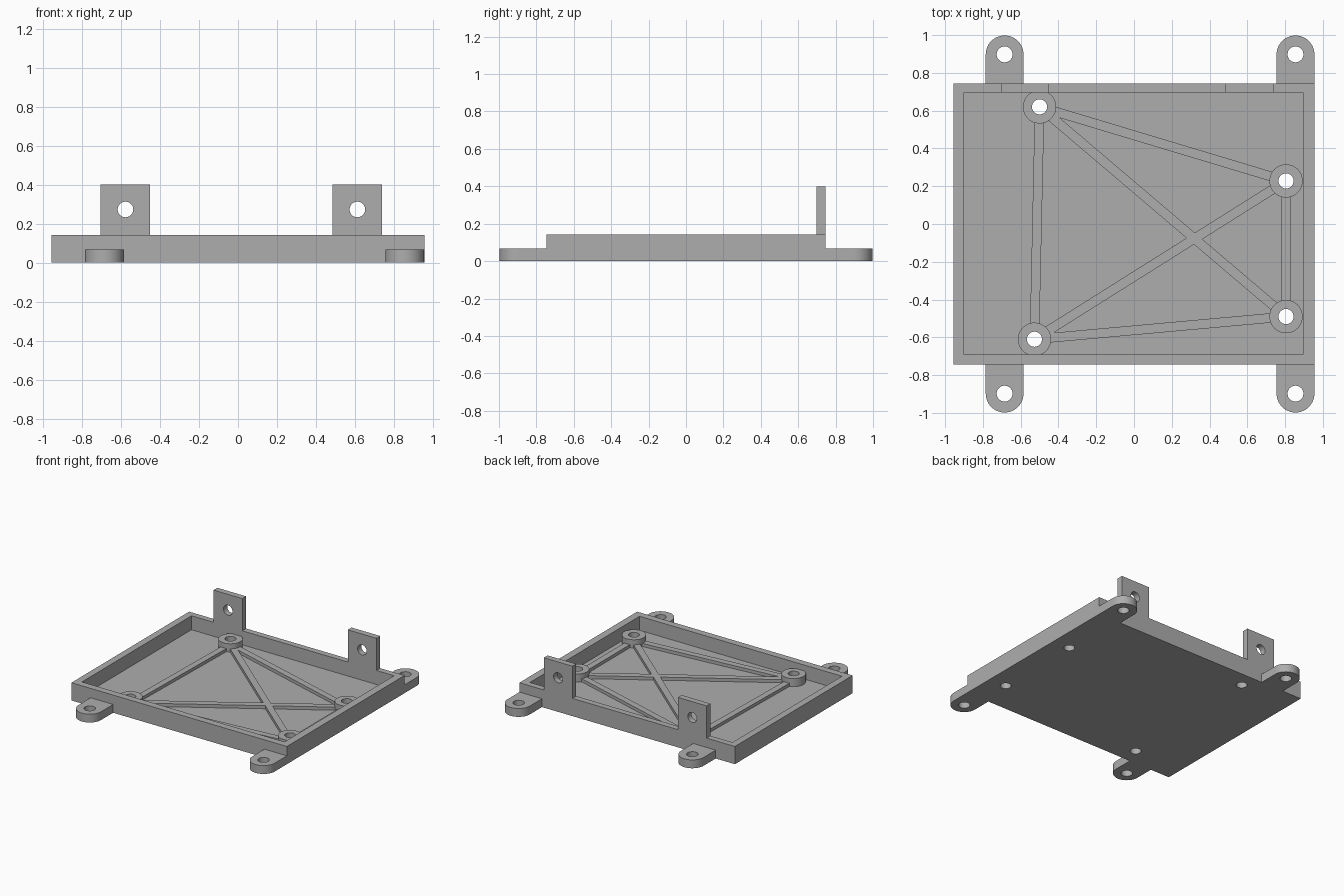
import bpy, bmesh, math
from mathutils import Matrix, Vector

if "Cube" in bpy.data.objects:
    bpy.data.objects.remove(bpy.data.objects["Cube"], do_unlink=True)

grey = bpy.data.materials.new("plain_grey")
grey.use_nodes = True
colour = (0.42, 0.42, 0.42, 1)
grey.diffuse_color = colour
grey.node_tree.nodes["Principled BSDF"].inputs["Base Color"].default_value = colour


def rect(x0, x1, y0, y1):
    return [(x0, y0), (x1, y0), (x1, y1), (x0, y1)]


def arc(x, y, r, start=0, sweep=360, n=48):
    count = n if sweep == 360 else n + 1
    angles = [math.radians(start + sweep * i / n) for i in range(count)]
    return [(x + r * math.cos(a), y + r * math.sin(a)) for a in angles]


def plate(name, loops, z0, z1, place=Matrix()):
    """Extrude a flat outline; inner loops become holes."""
    curve = bpy.data.curves.new(name, "CURVE")
    curve.dimensions = "2D"
    curve.fill_mode = "BOTH"
    curve.extrude = (z1 - z0) / 2
    for loop in loops:
        spline = curve.splines.new("POLY")
        spline.points.add(len(loop) - 1)
        for point, (x, y) in zip(spline.points, loop):
            point.co = (x, y, 0, 1)
        spline.use_cyclic_u = True
    temp = bpy.data.objects.new(name, curve)
    bpy.context.collection.objects.link(temp)
    bpy.context.view_layer.update()
    deps = bpy.context.evaluated_depsgraph_get()
    mesh = bpy.data.meshes.new_from_object(temp.evaluated_get(deps))
    bpy.data.objects.remove(temp, do_unlink=True)
    bpy.data.curves.remove(curve)

    bm = bmesh.new()
    bm.from_mesh(mesh)
    bmesh.ops.remove_doubles(bm, verts=bm.verts, dist=0.0001)
    bmesh.ops.transform(bm, matrix=place @ Matrix.Translation((0, 0, (z0 + z1) / 2)), verts=bm.verts)
    bmesh.ops.recalc_face_normals(bm, faces=bm.faces)
    bm.to_mesh(mesh)
    bm.free()
    mesh.materials.clear()
    mesh.materials.append(grey)
    obj = bpy.data.objects.new(name, mesh)
    bpy.context.collection.objects.link(obj)
    return obj


def cut(target, cutter):
    mod = target.modifiers.new("cut", "BOOLEAN")
    mod.operation = "DIFFERENCE"
    mod.solver = "EXACT"
    mod.object = cutter
    bpy.context.view_layer.objects.active = target
    bpy.ops.object.modifier_apply(modifier=mod.name)
    bpy.data.objects.remove(cutter, do_unlink=True)


FLOOR, RIM = 0.03, 0.142
HOLE = 0.04
posts = {"back_right": (-0.5, 0.62), "front_right": (-0.527, -0.61),
         "back_left": (0.805, 0.228), "front_left": (0.805, -0.49)}
parts = []

# Open tray with through holes under the posts
tray = plate("tray", [rect(-0.955, 0.955, -0.745, 0.745)], 0, RIM)
cut(tray, plate("cavity_cutter", [rect(-0.9, 0.895, -0.69, 0.697)], FLOOR, RIM + 0.1))
for x, y in posts.values():
    cut(tray, plate("hole_cutter", [arc(x, y, HOLE)], -0.1, RIM))
parts.append(tray)

# Mounting posts
for name, (x, y) in posts.items():
    parts.append(plate("post_" + name, [arc(x, y, 0.088), arc(x, y, HOLE)], FLOOR, 0.095))

# Stiffening ribs joining the posts
links = [("back_right", "front_right"), ("back_left", "front_left"),
         ("back_right", "back_left"), ("front_right", "front_left"),
         ("back_right", "front_left"), ("front_right", "back_left")]
for a, b in links:
    p, q = Vector(posts[a]), Vector(posts[b])
    d = q - p
    place = Matrix.Translation((p.x, p.y, 0)) @ Matrix.Rotation(math.atan2(d.y, d.x), 4, "Z")
    outline = rect(0.065, d.length - 0.065, -0.025, 0.025)
    parts.append(plate("rib_%s_to_%s" % (a, b), [outline], FLOOR, 0.055, place))

# Rounded screw tabs, front and back
for side, x in (("right", -0.685), ("left", 0.855)):
    for end, turn in (("back", 1), ("front", -1)):
        outline = [(x + 0.1, 0.745)] + arc(x, 0.898, 0.1, 0, 180, 32) + [(x - 0.1, 0.745)]
        loops = [outline, arc(x, 0.898, 0.042)]
        loops = [[(u, v * turn) for u, v in loop] for loop in loops]
        parts.append(plate("tab_%s_%s" % (end, side), loops, 0, 0.067))

# Upright brackets on the back rim
upright = Matrix.Rotation(math.radians(90), 4, "X")
for side, x in (("right", -0.577), ("left", 0.612)):
    loops = [rect(x - 0.127, x + 0.127, RIM, 0.4), arc(x, 0.273, HOLE)]
    parts.append(plate("bracket_" + side, loops, -0.745, -0.697, upright))

# Smooth round walls, keep edges crisp
bpy.ops.object.select_all(action="DESELECT")
for obj in parts:
    obj.select_set(True)
bpy.context.view_layer.objects.active = tray
bpy.ops.object.shade_smooth_by_angle(angle=math.radians(30))
